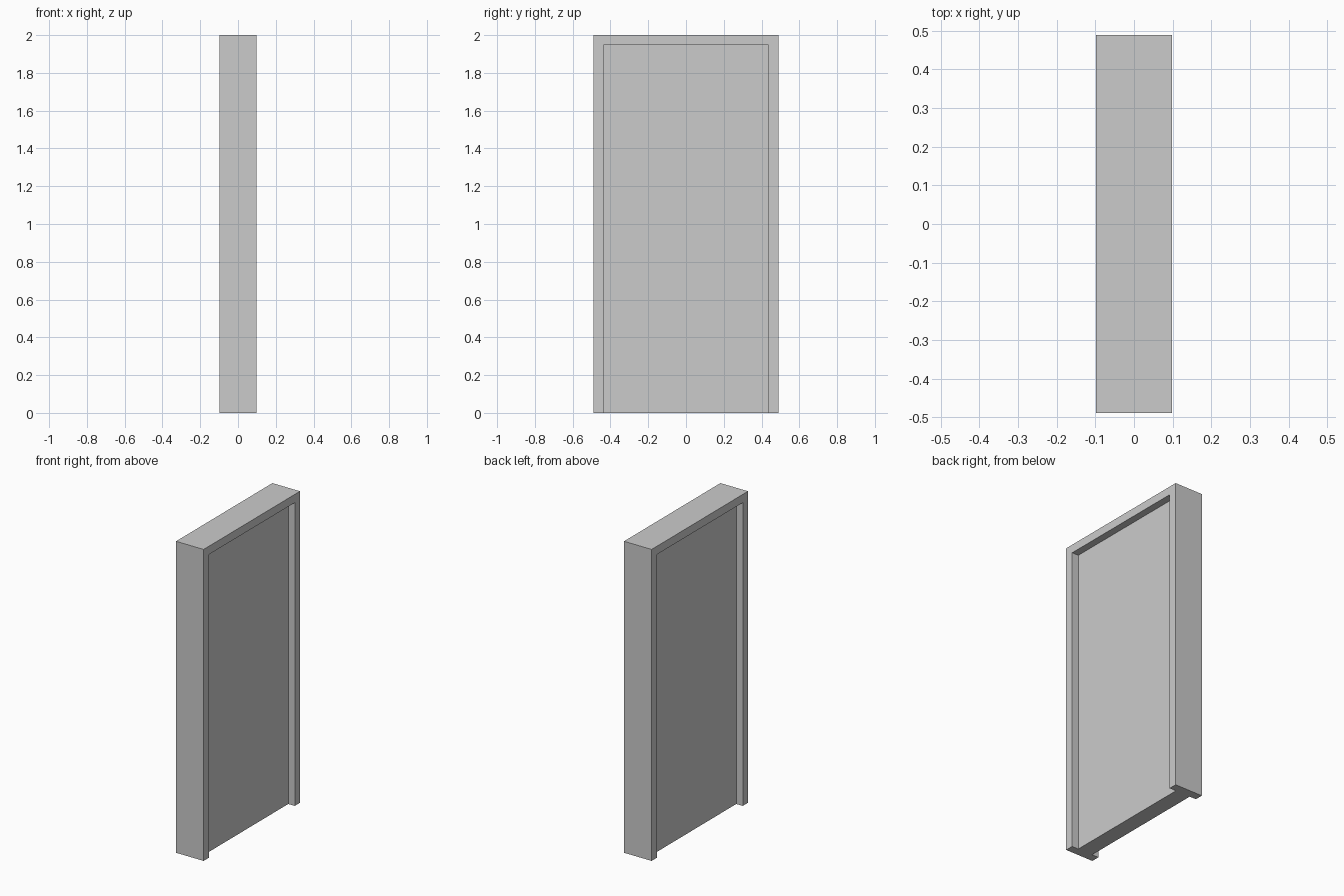
import bpy

if "Cube" in bpy.data.objects:
    bpy.data.objects.remove(bpy.data.objects["Cube"])

HALF_W, HALF_D, HEIGHT = 0.489, 0.098, 2.0   # overall half width (y), half depth (x), height
BORDER, RECESS = 0.053, 0.046                # frame border width, panel setback


def box(name, lo, hi):
    """Axis-aligned box between two corners."""
    bpy.ops.mesh.primitive_cube_add(size=1, location=[(a + b) / 2 for a, b in zip(lo, hi)])
    obj = bpy.context.object
    obj.name = name
    obj.scale = [b - a for a, b in zip(lo, hi)]
    bpy.ops.object.transform_apply(location=False, rotation=False, scale=True)
    return obj


# Door slab with its frame, one solid body
door = box("framed_door", (-HALF_D, -HALF_W, 0), (HALF_D, HALF_W, HEIGHT))

# Recess on each face, open at the bottom, leaving two jambs and a head
inner = HALF_W - BORDER
for side, label in ((-1, "left"), (1, "right")):
    xs = sorted((side * (HALF_D - RECESS), side * (HALF_D + 0.1)))
    cutter = box(f"recess_cutter_{label}", (xs[0], -inner, -0.1), (xs[1], inner, HEIGHT - BORDER))
    mod = door.modifiers.new(f"recess_{label}", 'BOOLEAN')
    mod.operation = 'DIFFERENCE'
    mod.solver = 'EXACT'
    mod.object = cutter
    bpy.context.view_layer.objects.active = door
    bpy.ops.object.modifier_apply(modifier=mod.name)
    bpy.data.objects.remove(cutter)
